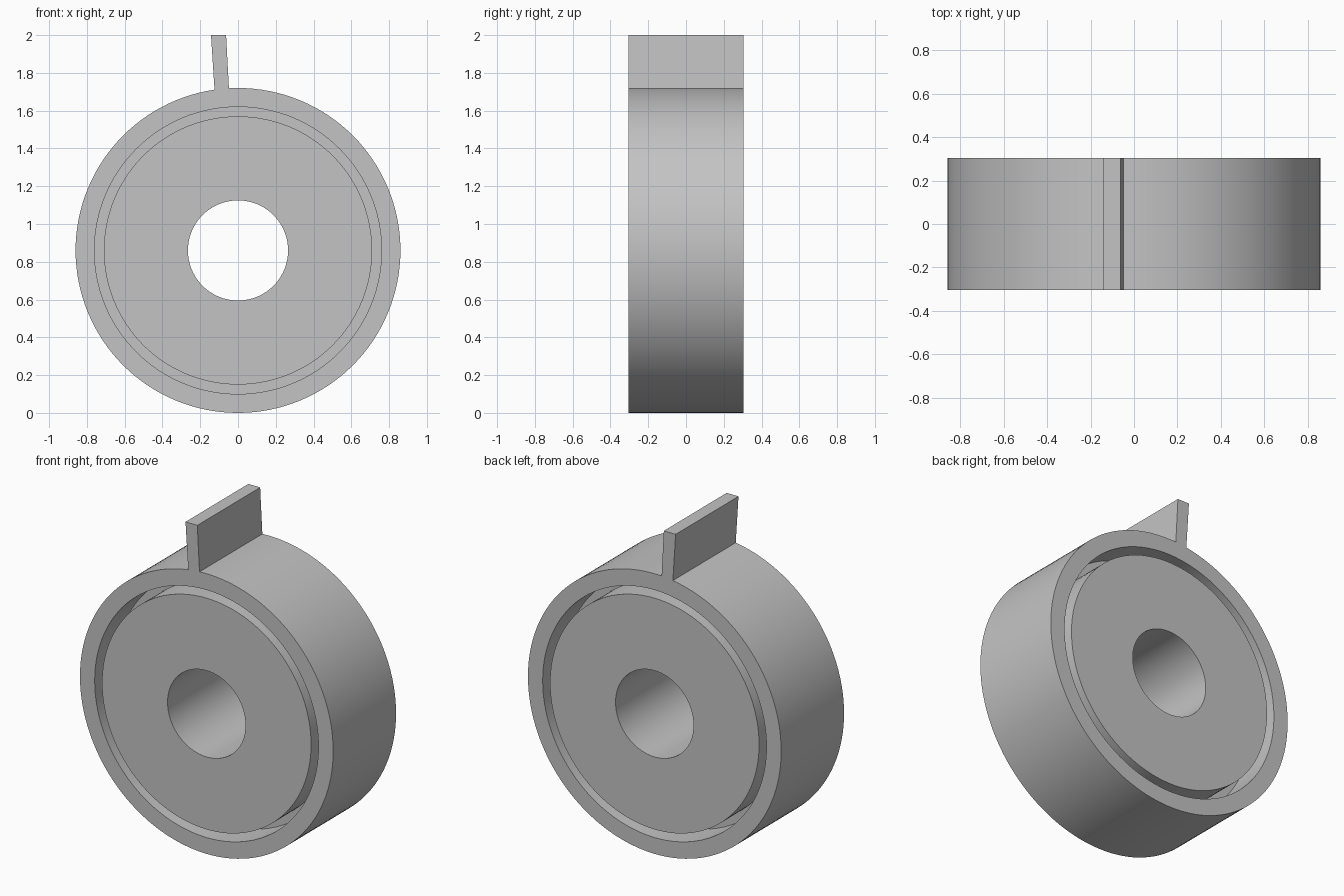
import bpy, bmesh, math
from mathutils import Vector

cube = bpy.data.objects.get("Cube")
if cube:
    bpy.data.objects.remove(cube)

HALF = 0.305      # half the depth of the wheel
WEB = 0.1         # half the thickness of the web in the groove
RADIUS = 0.86     # also the height of the axis
STEPS = 128

grey = bpy.data.materials.new("plain grey")
grey.use_nodes = True
colour = (0.55, 0.55, 0.55, 1)
grey.diffuse_color = colour
grey.node_tree.nodes["Principled BSDF"].inputs["Base Color"].default_value = colour


def make_object(name, bm):
    bmesh.ops.recalc_face_normals(bm, faces=bm.faces)
    mesh = bpy.data.meshes.new(name)
    bm.to_mesh(mesh)
    bm.free()
    mesh.materials.append(grey)
    obj = bpy.data.objects.new(name, mesh)
    bpy.context.collection.objects.link(obj)
    return obj


# Wheel: bored hub, grooved on both faces, with an outer rim
front = [(0.265, -HALF), (0.71, -HALF), (0.71, -WEB),
         (0.76, -WEB), (0.76, -HALF), (RADIUS, -HALF)]
profile = front + [(r, -y) for r, y in reversed(front)]
bm = bmesh.new()
verts = [bm.verts.new((r, y, RADIUS)) for r, y in profile]
edges = [bm.edges.new((verts[i - 1], v)) for i, v in enumerate(verts)]
bmesh.ops.spin(bm, geom=verts + edges, cent=(0, 0, RADIUS), axis=(0, 1, 0),
               angle=math.tau, steps=STEPS, use_merge=True)
bmesh.ops.remove_doubles(bm, verts=bm.verts, dist=0.0001)
wheel = make_object("wheel_with_tab", bm)

# Tab: slightly leaning plate, rooted in the rim
bm = bmesh.new()
outline = [(-0.121, 1.66), (-0.045, 1.66), (-0.063, 2.0), (-0.143, 2.0)]
face = bm.faces.new([bm.verts.new((x, -HALF, z)) for x, z in outline])
extruded = bmesh.ops.extrude_face_region(bm, geom=[face])["geom"]
bmesh.ops.translate(bm, vec=Vector((0, 2 * HALF, 0)),
                    verts=[g for g in extruded if isinstance(g, bmesh.types.BMVert)])
tab = make_object("tab_helper", bm)
tab.hide_render = True

# Join the tab to the rim as one solid
bpy.context.view_layer.objects.active = wheel
wheel.select_set(True)
join = wheel.modifiers.new("join_tab", 'BOOLEAN')
join.operation = 'UNION'
join.solver = 'EXACT'
join.object = tab
bpy.ops.object.modifier_apply(modifier=join.name)
bpy.data.objects.remove(tab)
bpy.ops.object.shade_smooth_by_angle(angle=math.radians(30))
